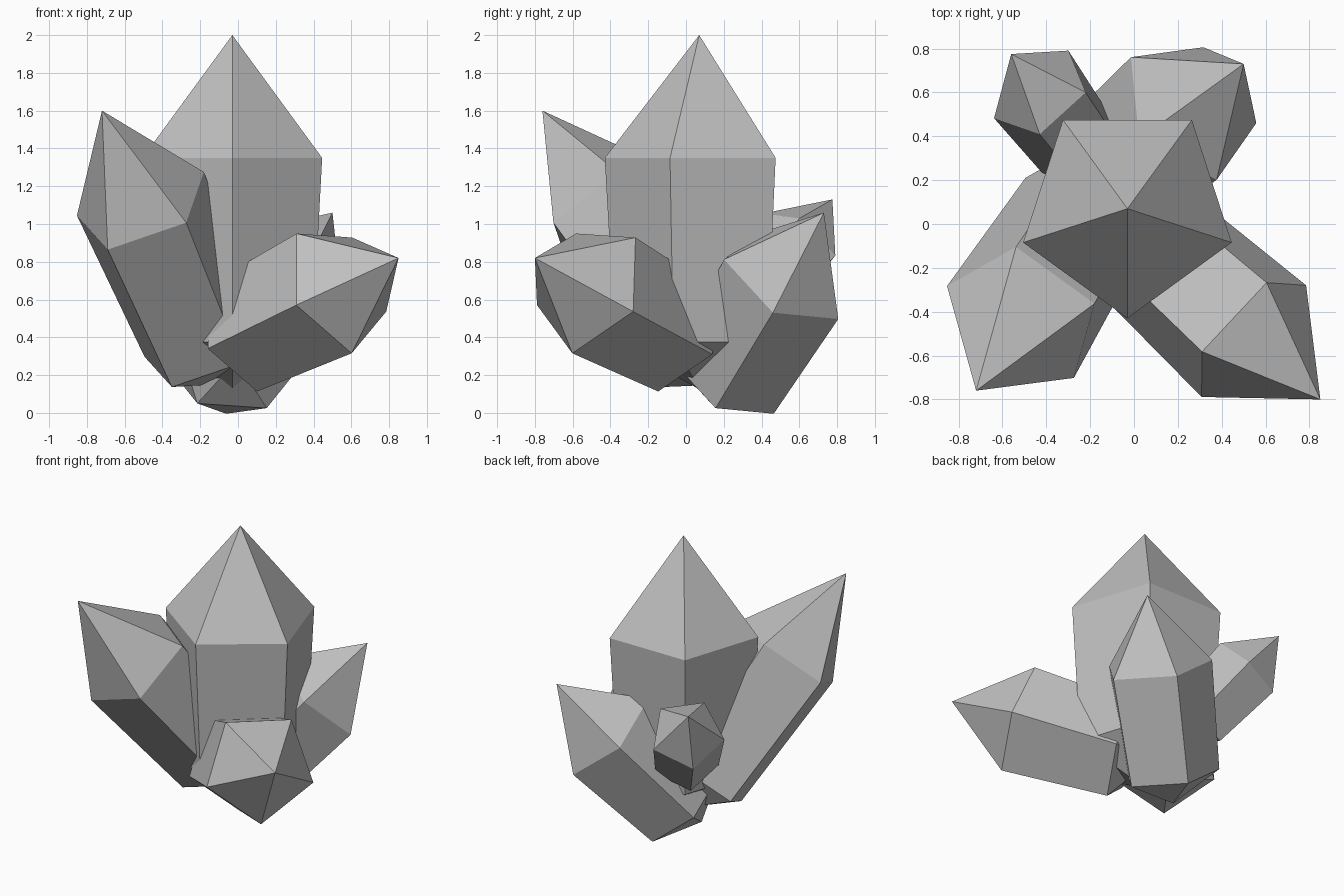
import bpy, bmesh
from math import cos, sin, tau
from mathutils import Vector

cube = bpy.data.objects.get("Cube")
if cube:
    bpy.data.objects.remove(cube)

# Single stone colour
stone = bpy.data.materials.new("pale_grey_stone")
stone.use_nodes = True
grey = (0.52, 0.52, 0.52, 1)
stone.diffuse_color = grey
stone.node_tree.nodes["Principled BSDF"].inputs["Base Color"].default_value = grey

SIDES = 5


def crystal(name, apex, shoulder, radius, corner):
    """Five-sided crystal: apex, shoulder ring, narrower foot ring, blunt lower tip.
    corner is one shoulder vertex and sets the roll about the axis."""
    apex, shoulder, corner = Vector(apex), Vector(shoulder), Vector(corner)
    rise = apex - shoulder
    axis = rise.normalized()
    u = corner - shoulder
    u = (u - axis * u.dot(axis)).normalized()
    v = axis.cross(u)
    bm = bmesh.new()

    def ring(center, r):
        angles = [tau * i / SIDES for i in range(SIDES)]
        return [bm.verts.new(center + r * (u * cos(a) + v * sin(a))) for a in angles]

    top = bm.verts.new(apex)
    tip = bm.verts.new(shoulder - rise * 1.885)
    upper = ring(shoulder, radius)
    lower = ring(shoulder - rise * 1.5, radius * 0.89)
    for i in range(SIDES):
        j = (i + 1) % SIDES
        bm.faces.new((upper[i], upper[j], top))
        bm.faces.new((lower[i], lower[j], upper[j], upper[i]))
        bm.faces.new((lower[j], lower[i], tip))
    bmesh.ops.recalc_face_normals(bm, faces=bm.faces)
    mesh = bpy.data.meshes.new(name)
    bm.to_mesh(mesh)
    bm.free()
    mesh.materials.append(stone)
    obj = bpy.data.objects.new(name, mesh)
    bpy.context.collection.objects.link(obj)
    return obj


# Upright centre crystal and four leaning around it
crystal("center_crystal", (-.03, .07, 2), (-.03, .07, 1.35), .5, (-.03, -.43, 1.35))
crystal("front_right_crystal", (-.72, -.76, 1.6), (-.507, -.421, 1.098), .376, (-.85, -.28, 1.04))
crystal("front_left_crystal", (.85, -.8, .82), (.522, -.504, .66), .367, (.6, -.6, .32))
crystal("back_left_crystal", (.5, .73, 1.06), (.252, .523, .71), .36, (.56, .46, .53))
crystal("back_right_crystal", (-.56, .775, 1.13), (-.429, .6, .907), .242, (-.22, .6, 1.03))
